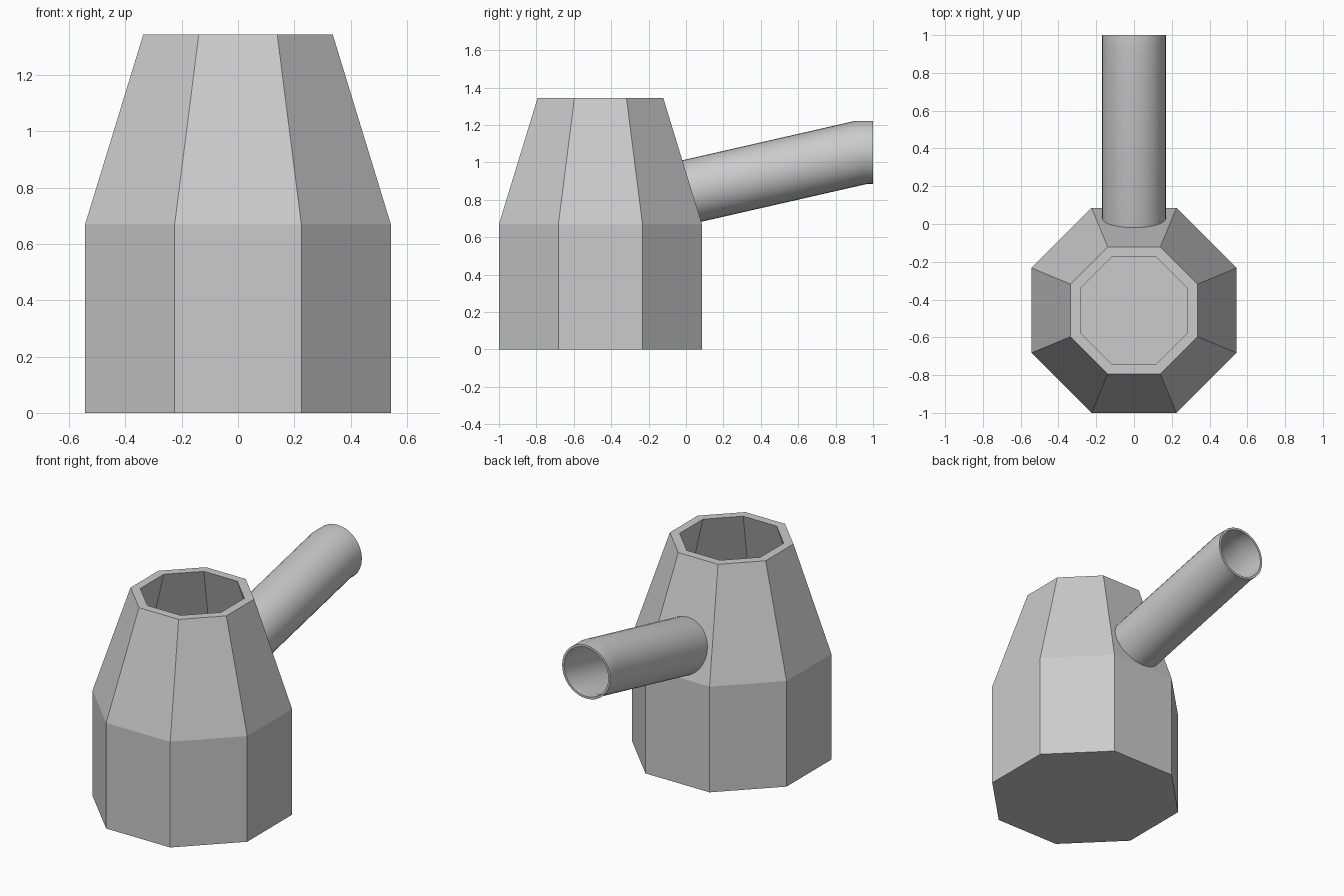
import bpy, bmesh, math

if "Cube" in bpy.data.objects:
    bpy.data.objects.remove(bpy.data.objects["Cube"])

CY = -0.4575          # body axis in y
R, RI = 0.169, 0.155  # spout outer / inner radius


def loft(name, rings, loop=False):
    """Skin a list of vertex rings; cap the ends, or join last to first."""
    bm = bmesh.new()
    rows = [[bm.verts.new(p) for p in ring] for ring in rings]
    n = len(rows[0])
    pairs = list(zip(rows, rows[1:])) + ([(rows[-1], rows[0])] if loop else [])
    for a, b in pairs:
        for i in range(n):
            j = (i + 1) % n
            bm.faces.new((a[i], a[j], b[j], b[i]))
    if not loop:
        bm.faces.new(rows[0])
        bm.faces.new(rows[-1])
    bmesh.ops.recalc_face_normals(bm, faces=bm.faces)
    mesh = bpy.data.meshes.new(name)
    bm.to_mesh(mesh)
    bm.free()
    ob = bpy.data.objects.new(name, mesh)
    bpy.context.collection.objects.link(ob)
    return ob


def octagon(apothem, z):
    r = apothem / math.cos(math.pi / 8)
    angles = [math.pi / 8 + k * math.pi / 4 for k in range(8)]
    return [(r * math.cos(a), CY + r * math.sin(a), z) for a in angles]


def circle(r, y, z, lean=0.0):
    angles = [2 * math.pi * k / 32 for k in range(32)]
    return [(r * math.cos(a), y - lean * r * math.sin(a), z + r * math.sin(a))
            for a in angles]


def spout_path(r):
    return [circle(r, -0.2, 1.053 - 1.135 * 0.228, 0.18),
            circle(r, 0.935, 1.053, 0.18),
            circle(r, 1.0, 1.053)]


def select(ob):
    bpy.ops.object.select_all(action='DESELECT')
    ob.select_set(True)
    bpy.context.view_layer.objects.active = ob


def cut(ob, cutter):
    cutter.hide_render = True
    mod = ob.modifiers.new("cut", 'BOOLEAN')
    mod.operation, mod.solver, mod.object = 'DIFFERENCE', 'EXACT', cutter
    select(ob)
    bpy.ops.object.modifier_apply(modifier=mod.name)


# Faceted pot body with matching inner cavity
body = loft("pot_body", [octagon(0.5425, 0), octagon(0.5425, 0.67), octagon(0.336, 1.344)])
outer = loft("body_cutter", [octagon(0.5425, 0), octagon(0.5425, 0.67), octagon(0.336, 1.344)])
cavity = loft("cavity_cutter", [octagon(0.4925, 0.05), octagon(0.4925, 0.66),
                                octagon(0.283, 1.344), octagon(0.283, 1.4)])
bore = loft("bore_cutter", spout_path(RI))
cut(body, cavity)
cut(body, bore)

# Hollow spout, trimmed flush to the body wall
spout = loft("spout", spout_path(R) + spout_path(RI)[::-1], loop=True)
cut(spout, outer)
select(spout)
bpy.ops.object.shade_smooth_by_angle(angle=math.radians(30))

for helper in (outer, cavity, bore):
    bpy.data.objects.remove(helper)
